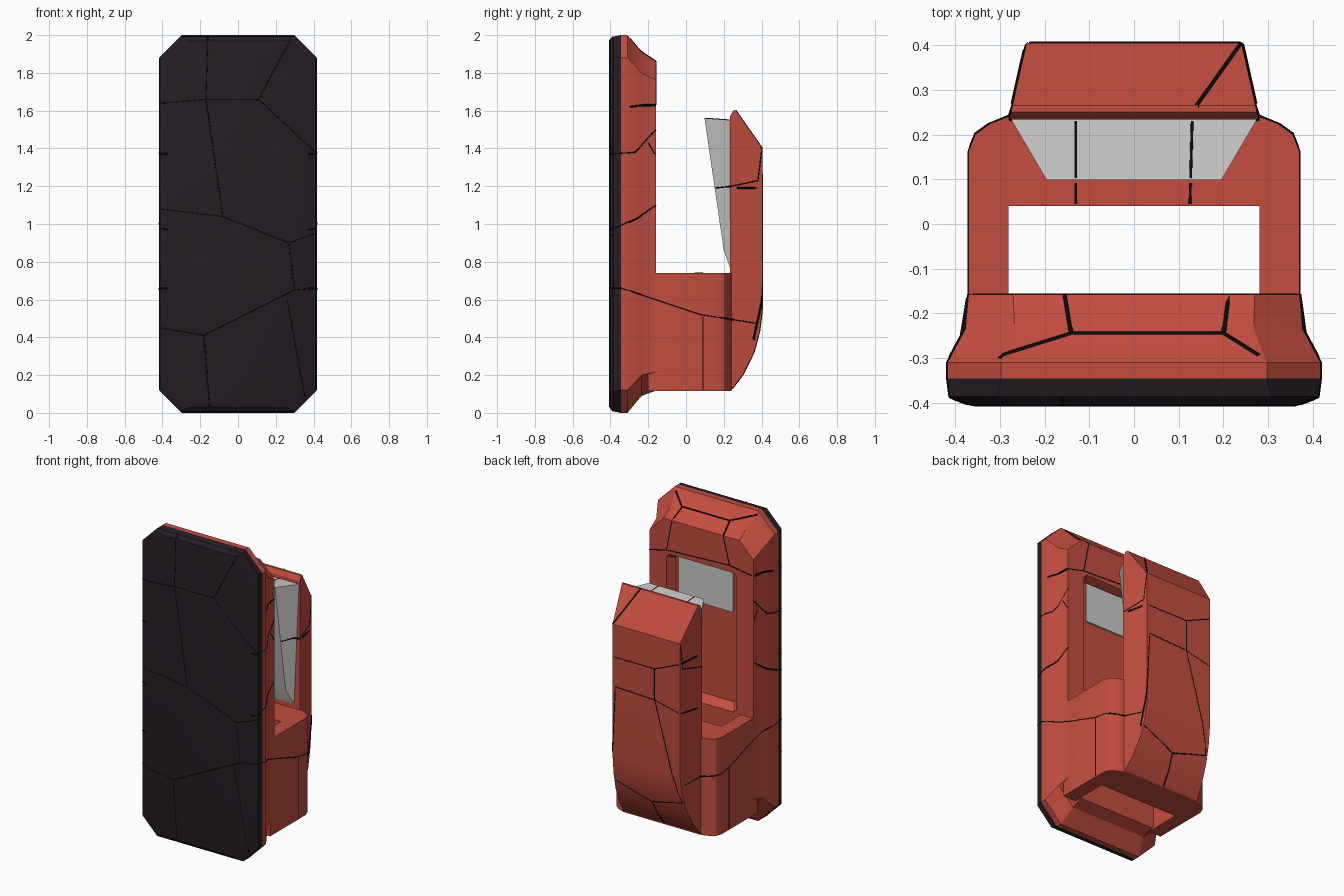
import bpy, bmesh
from mathutils import Vector
from mathutils.bvhtree import BVHTree

if "Cube" in bpy.data.objects:
    bpy.data.objects.remove(bpy.data.objects["Cube"])


def material(name, color):
    m = bpy.data.materials.new(name)
    m.diffuse_color = (*color, 1)
    m.use_nodes = True
    m.node_tree.nodes["Principled BSDF"].inputs["Base Color"].default_value = m.diffuse_color
    return m


RED = material("red", (0.55, 0.075, 0.05))
DARK = material("dark", (0.018, 0.012, 0.017))
BLACK = material("black", (0.004, 0.003, 0.004))


def loft(name, rings, mat=None):
    """Skin a list of equal-length closed rings and cap both ends."""
    bm = bmesh.new()
    vs = [[bm.verts.new(p) for p in r] for r in rings]
    n = len(vs[0])
    for a, b in zip(vs, vs[1:]):
        for i in range(n):
            bm.faces.new((a[i], a[(i + 1) % n], b[(i + 1) % n], b[i]))
    bm.faces.new(vs[0][::-1])
    bm.faces.new(vs[-1])
    bmesh.ops.recalc_face_normals(bm, faces=bm.faces)
    me = bpy.data.meshes.new(name)
    bm.to_mesh(me)
    bm.free()
    ob = bpy.data.objects.new(name, me)
    bpy.context.collection.objects.link(ob)
    if mat:
        me.materials.append(mat)
    return ob


def octagon(y, hw, z0, z1, c):
    q = [(hw - c, z0), (hw, z0 + c), (hw, z1 - c), (hw - c, z1)]
    q += [(-x, z) for x, z in reversed(q)]
    return [(x, y, z) for x, z in q]


def box(name, x, y, z, mat=None):
    ring = [(-x, y[0]), (x, y[0]), (x, y[1]), (-x, y[1])]
    return loft(name, [[(a, b, h) for a, b in ring] for h in z], mat)


def boolean(ob, other, op):
    m = ob.modifiers.new(op, 'BOOLEAN')
    m.operation, m.object, m.solver = op, other, 'EXACT'
    bpy.context.view_layer.objects.active = ob
    bpy.ops.object.modifier_apply(modifier=m.name)
    bpy.data.objects.remove(other)


def smooth(ob, angle=0.5):
    bpy.ops.object.select_all(action='DESELECT')
    ob.select_set(True)
    bpy.context.view_layer.objects.active = ob
    bpy.ops.object.shade_smooth_by_angle(angle=angle)


# Dark front plate with softly bevelled rim
front = loft("front_plate", [octagon(-0.405, 0.36, 0.03, 1.97, 0.10),
                             octagon(-0.385, 0.412, 0.008, 1.992, 0.105),
                             octagon(-0.345, 0.417, 0, 2, 0.12)], DARK)

# Red back half of the plate, stepping in toward the rear, with a shallow recess
body = loft("clip_body", [octagon(-0.345, 0.417, 0, 2, 0.12),
                          octagon(-0.31, 0.417, 0, 2, 0.12),
                          octagon(-0.235, 0.377, 0.09, 1.91, 0.11),
                          octagon(-0.158, 0.37, 0.118, 1.86, 0.10)], RED)
boolean(body, loft("recess_cutter", [octagon(-0.21, 0.22, 0.78, 1.62, 0.02),
                                     octagon(-0.1, 0.28, 0.70, 1.66, 0.02)]), 'DIFFERENCE')

# Lower frame: two side arms and a cross block around an open slot
half = [(0.3695, -0.2), (0.3695, 0.163), (0.355, 0.2), (0.32, 0.225), (0.277, 0.241)]
outline = half + [(-x, y) for x, y in reversed(half)]
frame = loft("lower_frame", [[(x, y, z) for x, y in outline] for z in (0.115, 0.74)], RED)
boolean(frame, box("slot_cutter", 0.28, (-0.175, 0.04), (-0.1, 1)), 'DIFFERENCE')
boolean(body, frame, 'UNION')

# Upright hook, tapering in width toward the rear
profile = [(0.233, 0.12), (0.24, 0.122), (0.30, 0.2), (0.36, 0.32), (0.39, 0.43), (0.405, 0.55),
           (0.405, 1.4), (0.265, 1.6), (0.25, 1.6), (0.233, 1.57)]
hook = loft("hook", [[(s * (0.277 - 0.224 * (y - 0.24)), y, z) for y, z in profile]
                     for s in (-1, 1)], RED)
boolean(body, hook, 'UNION')

# Grey pads: wedge inside the hook and small plate in the recess
wedge = loft("hook_pad", [
    [(-0.2, 0.2, 0.86), (0.2, 0.2, 0.86), (0.24, 0.236, 0.76), (-0.24, 0.236, 0.76)],
    [(-0.195, 0.098, 1.56), (0.195, 0.098, 1.56), (0.276, 0.236, 1.55), (-0.276, 0.236, 1.55)]])
box("recess_pad", 0.195, (-0.23, -0.2), (1.36, 1.615))
for ob in (front, body, wedge):
    smooth(ob)

# Crack lines, drawn in flat views and projected onto the surfaces
back_cracks = [
    [(0.25, 0.39), (0.22, 1.0), (-0.06, 0.99), (-0.235, 0.36), (0, 0.3), (0.25, 0.39)],
    [(0.27, 1.19), (-0.06, 1.19), (-0.27, 1.28)], [(-0.06, 0.99), (-0.06, 1.19)],
    [(-0.06, 0.99), (-0.27, 0.94)], [(0, 0.3), (-0.02, 0.13)], [(0.14, 1.6), (0.24, 1.4)],
    [(-0.3, 1.98), (-0.14, 1.92), (0.2, 1.92), (0.28, 1.98)], [(0.41, 1.62), (0.25, 1.66)],
    [(-0.14, 1.92), (-0.2, 1.68), (-0.41, 1.65)], [(0.2, 1.92), (0.25, 1.66), (-0.2, 1.68)]]
side_cracks = [
    [(-0.4, 0.66), (-0.34, 0.66), (0.08, 0.52), (0.4, 0.47)], [(0.09, 0.51), (0.09, 0.12)],
    [(-0.4, 0.97), (-0.26, 1.03), (-0.16, 1.1)], [(-0.4, 1.37), (-0.27, 1.38), (-0.16, 1.5)],
    [(-0.2, 1.43), (-0.165, 1.37)], [(0.15, 1.19), (0.24, 1.2), (0.38, 1.23), (0.4, 1.39)]]
front_cracks = [
    [(-0.16, 1.99), (-0.17, 1.66), (0.11, 1.66), (0.28, 1.98)], [(-0.41, 1.64), (-0.17, 1.66)],
    [(0.11, 1.66), (0.41, 1.38)], [(-0.17, 1.66), (-0.08, 1.04), (-0.41, 1.08)],
    [(-0.08, 1.04), (0.27, 0.9), (0.41, 0.95)], [(0.27, 0.9), (0.3, 0.65), (0.41, 0.66)],
    [(0.3, 0.65), (-0.18, 0.41), (-0.41, 0.45)], [(-0.18, 0.41), (-0.15, 0.01)],
    [(0.26, 0.6), (0.36, 0.05)]]
floor_cracks = [[(-0.13, 0.045), (-0.13, 0.23)], [(0.125, 0.045), (0.13, 0.23)]]

bpy.context.view_layer.update()
deps = bpy.context.evaluated_depsgraph_get()
trees = [BVHTree.FromObject(o, deps) for o in (front, body, wedge)]


def draw_cracks(name, lines, place, direction):
    cu = bpy.data.curves.new(name, 'CURVE')
    cu.dimensions, cu.bevel_depth, cu.bevel_resolution = '3D', 0.006, 0
    cu.materials.append(BLACK)
    d = Vector(direction)

    def spline(run):
        if len(run) > 1:
            sp = cu.splines.new('POLY')
            sp.points.add(len(run) - 1)
            for p, v in zip(sp.points, run):
                p.co = (*v, 1)

    for line in lines:
        run = []
        for a, b in zip(line, line[1:]):
            for i in range(17):
                t = i / 16
                o = Vector(place(a[0] + (b[0] - a[0]) * t, a[1] + (b[1] - a[1]) * t)) - d * 3
                hits = [h for h in (tr.ray_cast(o, d) for tr in trees) if h[0]]
                if not hits:
                    spline(run)
                    run = []
                    continue
                p = min(hits, key=lambda h: h[3])[0] + d * 0.003
                if run and (p - run[-1]).length > 0.12:
                    spline(run)
                    run = []
                if not run or (p - run[-1]).length > 1e-4:
                    run.append(p)
        spline(run)
    ob = bpy.data.objects.new(name, cu)
    bpy.context.collection.objects.link(ob)


draw_cracks("back_cracks", back_cracks, lambda x, z: (x, 0, z), (0, -1, 0))
draw_cracks("front_cracks", front_cracks, lambda x, z: (x, 0, z), (0, 1, 0))
draw_cracks("floor_cracks", floor_cracks, lambda x, y: (x, y, 0), (0, 0, -1))
for s, side in ((1, "right"), (-1, "left")):
    draw_cracks(side + "_cracks", side_cracks, lambda y, z: (0, y, z), (-s, 0, 0))
